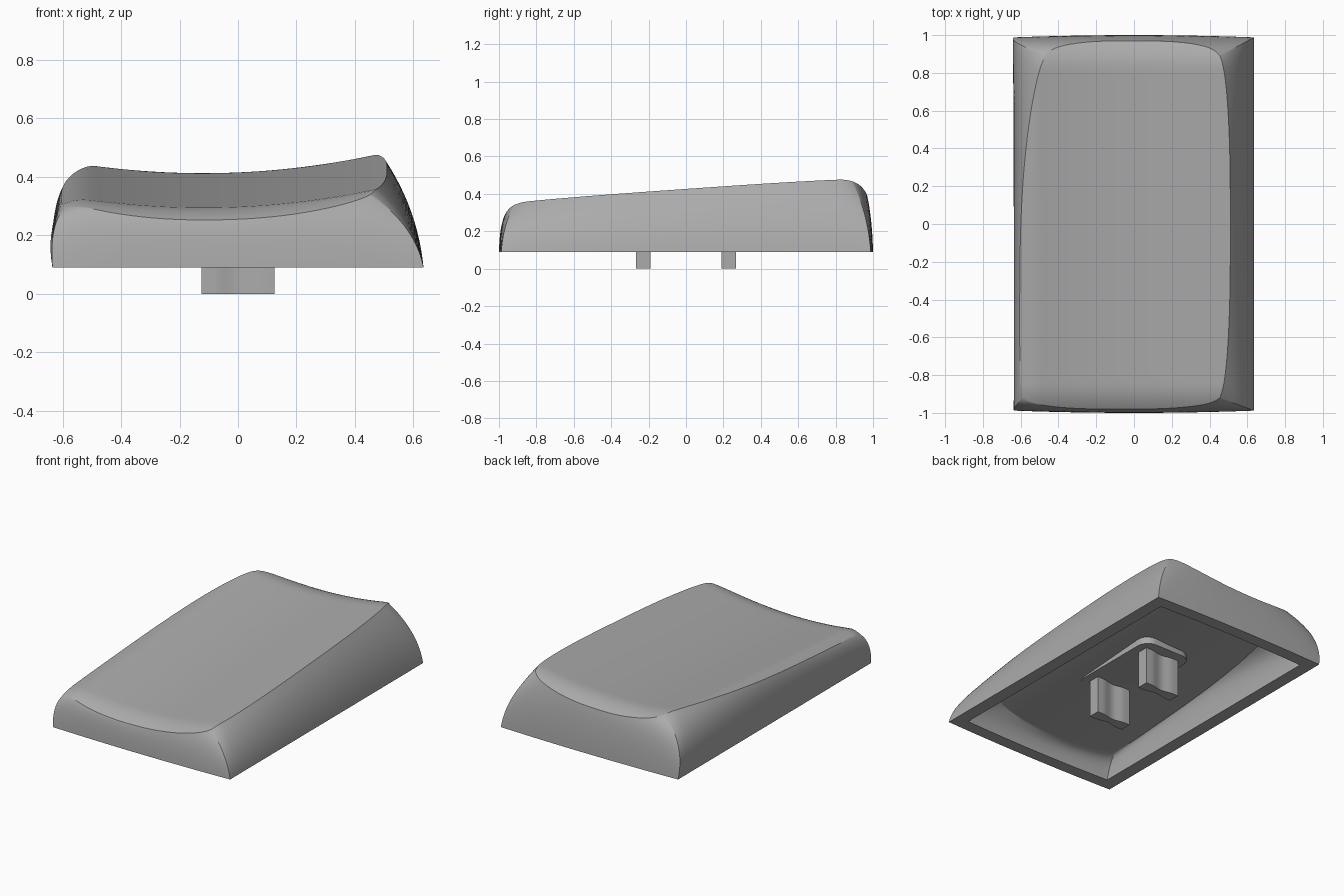
import bpy, bmesh, math
from mathutils import Vector

cube = bpy.data.objects.get("Cube")
if cube:
    bpy.data.objects.remove(cube, do_unlink=True)

grey = bpy.data.materials.new("mid grey plastic")
grey.use_nodes = True
COLOUR = (0.41, 0.41, 0.41, 1)
grey.diffuse_color = COLOUR
grey.node_tree.nodes["Principled BSDF"].inputs["Base Color"].default_value = COLOUR

NX, NY, NW = 36, 56, 12   # samples across, along and down the walls
BASE_Z = 0.09


def add_object(name, bm, angle=30):
    bmesh.ops.recalc_face_normals(bm, faces=bm.faces[:])
    mesh = bpy.data.meshes.new(name)
    bm.to_mesh(mesh)
    bm.free()
    mesh.materials.append(grey)
    obj = bpy.data.objects.new(name, mesh)
    bpy.context.collection.objects.link(obj)
    bpy.ops.object.select_all(action="DESELECT")
    obj.select_set(True)
    bpy.context.view_layer.objects.active = obj
    bpy.ops.object.shade_smooth_by_angle(angle=math.radians(angle))
    return obj


def dish(x, y):
    """Sloping scooped top that rolls over at its ends and left edge."""
    z = 0.355 + 0.07 * y + 0.18 * (x + 0.12) ** 2
    z -= 2 * max(0, y - 0.82) ** 2 + 2 * max(0, -0.85 - y) ** 2
    return z - 3 * max(0, -0.5 - x) ** 2


def ease(i, n):
    """Samples from -1 to 1, closer together towards the corners."""
    return -math.cos(math.pi * i / n)


def top_xy(s, t):
    """Point on the top, s across and t along, inside the bowed rim."""
    y_front = -0.98 + 0.04 * abs(s) ** 3 + 0.02 * abs(s) ** 16
    y_back = 0.97 - 0.05 * abs(s) ** 3 - 0.03 * abs(s) ** 16
    y = y_front + (y_back - y_front) * (t + 1) / 2
    yr = 0.9 * t
    x_left = -0.605 + 0.12 * abs((yr + 0.5) / 1.4) ** 3 + 0.015 * abs(t) ** 16
    x_right = 0.51 - 0.04 * abs(t) ** 3 - 0.015 * abs(t) ** 16
    return x_left + (x_right - x_left) * (s + 1) / 2, y


def skin(bm, top_scale, drop, half_x, half_y):
    """Dished top with curved walls down to the base; returns the base ring."""
    grid = []
    for j in range(NY + 1):
        row = []
        for i in range(NX + 1):
            x, y = top_xy(ease(i, NX), ease(j, NY))
            x, y = x * top_scale[0], y * top_scale[1]
            row.append(bm.verts.new((x, y, dish(x, y) - drop)))
        grid.append(row)
    for j in range(NY):
        for i in range(NX):
            bm.faces.new((grid[j][i], grid[j][i + 1], grid[j + 1][i + 1], grid[j + 1][i]))

    # walk around the rim: front, left-hand side, back, right-hand side
    path = [(i, 0) for i in range(NX)] + [(NX, j) for j in range(NY)]
    path += [(i, NY) for i in range(NX, 0, -1)] + [(0, j) for j in range(NY, 0, -1)]
    ring = [grid[j][i] for i, j in path]
    rims = [v.co.copy() for v in ring]
    for k in range(1, NW + 1):
        u = k / NW
        new_ring = []
        for (i, j), rim in zip(path, rims):
            s, t = ease(i, NX), ease(j, NY)
            bow_y = half_y - 0.012 * s * s
            base = Vector((half_x * s, bow_y * t, BASE_Z))
            out = 0.85 + 0.2 * (1 - s)
            mid = Vector((rim.x + (base.x - rim.x) * out,
                          rim.y + (base.y - rim.y) * 0.85,
                          (rim.z + BASE_Z) / 2 + 0.035 - 0.02 * s))
            new_ring.append(bm.verts.new(rim * (1 - u) ** 2 + mid * 2 * u * (1 - u) + base * u * u))
        bridge(bm, ring, new_ring)
        ring = new_ring
    return ring


def bridge(bm, a, b):
    for k in range(len(a)):
        n = (k + 1) % len(a)
        bm.faces.new((a[k], a[n], b[n], b[k]))


def prism(bm, outline, z0, z1):
    low = [bm.verts.new((x, y, z0)) for x, y in outline]
    high = [bm.verts.new((x, y, z1)) for x, y in outline]
    bm.faces.new(low)
    bm.faces.new(high)
    bridge(bm, low, high)


# hollow cap: outer skin, inner skin and the flat lip joining them
bm = bmesh.new()
outer = skin(bm, (1, 1), 0, 0.635, 1.0)
inner = skin(bm, (0.88, 0.86), 0.1, 0.55, 0.92)
bridge(bm, outer, inner)
add_object("cap_shell", bm)

# rounded pad under the ceiling
bm = bmesh.new()
pad = []
for cx, cy, start in ((1, 1, 0), (-1, 1, 90), (-1, -1, 180), (1, -1, 270)):
    for k in range(9):
        a = math.radians(start + k * 11.25)
        pad.append((cx * 0.1 + 0.08 * math.cos(a), cy * 0.25 + 0.08 * math.sin(a)))
prism(bm, pad, 0.245, 0.3)
add_object("stem_pad", bm)

# two waisted mounting stems
for name, side in (("front_stem", -1), ("back_stem", 1)):
    bm = bmesh.new()
    edge = []
    for k in range(21):
        x = -0.125 + 0.0125 * k
        groove = 0.5 + 0.5 * math.cos(math.pi * min(1, abs(x) / 0.085))
        edge.append((x, 0.038 - 0.014 * groove))
    outline = [(x, side * 0.229 - w) for x, w in edge]
    outline += [(x, side * 0.229 + w) for x, w in reversed(edge)]
    prism(bm, outline, 0, 0.27)
    add_object(name, bm)
